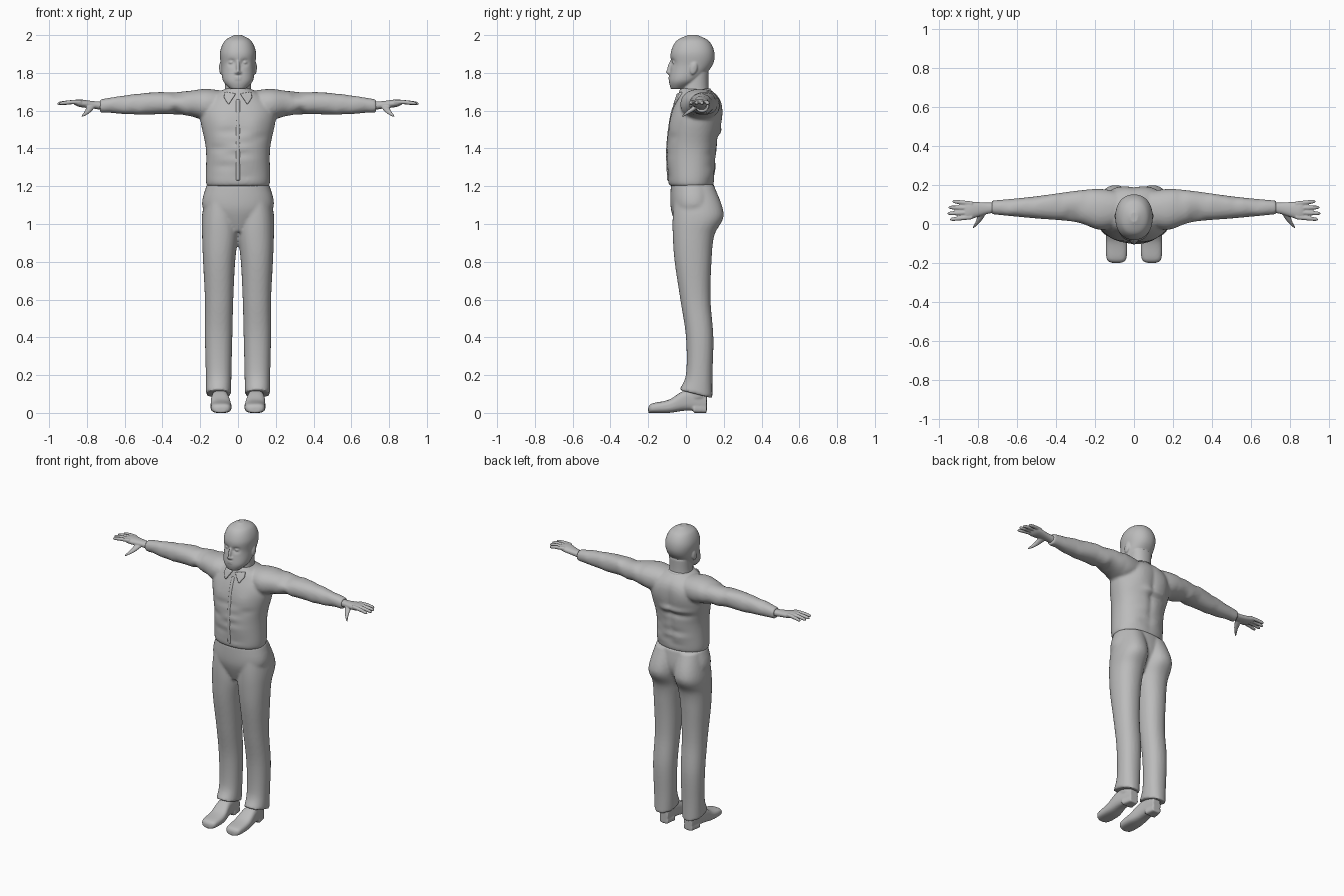
import bpy, bmesh, math, random
from mathutils import Vector, Matrix

cube = bpy.data.objects.get("Cube")
if cube:
    bpy.data.objects.remove(cube)

plain_grey = bpy.data.materials.new("plain_grey")
plain_grey.use_nodes = True
plain_grey.diffuse_color = (.5, .5, .5, 1)
shader = plain_grey.node_tree.nodes["Principled BSDF"]
shader.inputs["Base Color"].default_value = plain_grey.diffuse_color


def smooth_rows(rows, steps=6):
    """Catmull-Rom interpolation of section rows."""
    padded = [rows[0], *rows, rows[-1]]
    out = []
    for before, start, end, after in zip(padded, padded[1:], padded[2:], padded[3:]):
        for k in range(steps):
            t = k / steps
            out.append([b + (c - a) * t / 2 + (2 * a - 5 * b + 4 * c - d) * t * t / 2
                        + (3 * b - a - 3 * c + d) * t ** 3 / 2
                        for a, b, c, d in zip(before, start, end, after)])
    return out + [rows[-1]]


def loft(bm, axis, rows, sides=32, power=2.2):
    """Oval sections along an axis; row = position, then min and max on the other two axes."""
    across, over = [i for i in range(3) if i != axis]
    rings = []
    for along, low_a, high_a, low_b, high_b in smooth_rows(rows):
        ring = []
        for k in range(sides):
            angle = math.tau * k / sides
            cs, sn = [math.copysign(abs(w) ** (2 / power), w) for w in (math.cos(angle), math.sin(angle))]
            co = Vector()
            co[axis] = along
            co[across] = (low_a + high_a + (high_a - low_a) * cs) / 2
            co[over] = (low_b + high_b + (high_b - low_b) * sn) / 2
            ring.append(bm.verts.new(co))
        rings.append(ring)
    for lower, upper in zip(rings, rings[1:]):
        for k in range(sides):
            bm.faces.new((lower[k - 1], lower[k], upper[k], upper[k - 1]))
    bm.faces.new(rings[0])
    bm.faces.new(rings[-1])
    return [v for ring in rings for v in ring]


def centred(rows):
    """Expand rows of height, half width, front and back."""
    return [(z, -half, half, front, back) for z, half, front, back in rows]


def blob(bm, centre, size, turn=0):
    matrix = Matrix.Translation(centre) @ Matrix.Rotation(turn, 4, 'X') @ Matrix.Diagonal((*size, 1))
    bmesh.ops.create_uvsphere(bm, u_segments=20, v_segments=12, radius=1, matrix=matrix)


def push(verts, centre, radius, offset):
    """Soft sculpting push around a point."""
    for v in verts:
        distance = sum(((a - b) / r) ** 2 for a, b, r in zip(v.co, centre, radius))
        v.co += Vector(offset) * math.exp(-distance)


def points_of(geometry):
    return [item for item in geometry if isinstance(item, bmesh.types.BMVert)]


def mirror(bm):
    copy = bmesh.ops.duplicate(bm, geom=bm.verts[:] + bm.edges[:] + bm.faces[:])["geom"]
    bmesh.ops.scale(bm, vec=(-1, 1, 1), verts=points_of(copy))


def finish(name, bm, voxel):
    """Blend the overlapping shapes of one part into a single smooth surface."""
    bmesh.ops.recalc_face_normals(bm, faces=bm.faces[:])
    mesh = bpy.data.meshes.new(name)
    bm.to_mesh(mesh)
    bm.free()
    mesh.materials.append(plain_grey)
    part = bpy.data.objects.new(name, mesh)
    bpy.context.collection.objects.link(part)
    remesh = part.modifiers.new("blend", 'REMESH')
    remesh.mode = 'VOXEL'
    remesh.voxel_size = voxel
    remesh.use_smooth_shade = True
    soften = part.modifiers.new("soften", 'SMOOTH')
    soften.factor = .5
    soften.iterations = 3


def paired(name, build, voxel):
    for side, sign in (("left", 1), ("right", -1)):
        bm = bmesh.new()
        build(bm)
        bmesh.ops.scale(bm, vec=(sign, 1, 1), verts=bm.verts[:])
        finish(f"{side}_{name}", bm, voxel)


# Head: skull, neck and facial features
bm = bmesh.new()
skull = loft(bm, 2, centred([(1.715, .04, -.08, -.01), (1.76, .08, -.09, .07), (1.84, .09, -.08, .14),
                             (1.91, .095, -.08, .15), (1.97, .07, -.05, .12), (2, .02, .01, .06)]), sides=64)
for sign in (1, -1):
    eye = Vector((sign * .035, -.075, 1.855))
    push(skull, eye, (.02, .04, .015), (0, .015, 0))
    blob(bm, eye + Vector((0, .014, 0)), (.014, .012, .009))
    blob(bm, (sign * .01, -.085, 1.8), (.009, .012, .008))
    ear = Vector((sign * .09, .04, 1.825))
    blob(bm, ear, (.01, .02, .035), -.2)
    blob(bm, ear * 1.004, (.01, .012, .025), -.2)
blob(bm, (0, -.084, 1.83), (.01, .014, .04), -.25)
blob(bm, (0, -.092, 1.805), (.01, .015, .01))
for lip in (1.766, 1.777):
    blob(bm, (0, -.084, lip), (.024, .009, .005))
loft(bm, 2, centred([(1.64, .08, -.03, .13), (1.72, .07, -.02, .12), (1.8, .07, 0, .12)]))
finish("head", bm, .005)


def add_folds(verts, count, widths, depths, heights, radius, direction):
    """Scatter soft creases and ridges over the cloth."""
    for i in range(count):
        spot = (random.uniform(*widths), random.choice(depths), random.uniform(*heights))
        push(verts, spot, radius, Vector(direction) * random.choice((1, -1)))


# Shirt: sleeves blended into the torso, with shoulder blades and spine
random.seed(4)
bm = bmesh.new()
loft(bm, 0, [(.05, 0, .16, 1.56, 1.7), (.17, -.03, .18, 1.55, 1.715), (.3, .01, .17, 1.58, 1.7),
             (.52, .03, .14, 1.58, 1.69), (.73, .05, .12, 1.59, 1.66)])
add_folds(bm.verts, 26, (.2, .68), (.03, .14), (1.6, 1.7), (.016, .05, .05), (0, 0, .007))
mirror(bm)
torso_rows = [(1.2, .16, -.08, .14), (1.23, .17, -.095, .15), (1.4, .17, -.1, .165),
              (1.57, .2, -.08, .19), (1.66, .16, -.05, .18), (1.72, .06, -.03, .12)]
torso = loft(bm, 2, centred(torso_rows), sides=64)
for sign in (1, -1):
    push(torso, (sign * .09, -.08, 1.53), (.06, .06, .05), (0, -.008, 0))
    push(torso, (sign * .09, .18, 1.58), (.06, .05, .08), (0, .008, 0))
push(torso, (0, .18, 1.45), (.02, .05, .2), (0, -.01, 0))
add_folds(torso, 46, (-.16, .16), (-.1, .16), (1.25, 1.5), (.06, .06, .014), (0, .007, 0))
finish("shirt", bm, .009)

# Button placket following the front of the torso
bm = bmesh.new()
loft(bm, 2, centred([(z, .012, front - .005, front + .02) for z, half, front, back in torso_rows[1:-1]]))
finish("placket", bm, .004)

# Collar: standing band higher at the back, and two pointed flaps
bm = bmesh.new()
for v in loft(bm, 2, centred([(1.66, .1, -.05, .145), (1.71, .075, -.035, .13)])):
    v.co.z += (v.co.y - .04) / 10
finish("collar_band", bm, .006)


def collar_flap(bm):
    outline = [(.01, -.05, 1.69), (.05, -.07, 1.63), (.075, -.045, 1.67), (.07, -.03, 1.7)]
    face = bm.faces.new([bm.verts.new(corner) for corner in outline])
    back = bmesh.ops.extrude_face_region(bm, geom=[face])["geom"]
    bmesh.ops.translate(bm, vec=(0, .016, 0), verts=points_of(back))


paired("collar_flap", collar_flap, .004)

# Trousers: two legs joined to the hips, cuffs lower at the heel
bm = bmesh.new()
leg = loft(bm, 2, [(.1, .036, .17, -.035, .14), (.2, .035, .17, 0, .14), (.4, .03, .175, 0, .145),
                   (.6, .025, .175, -.03, .13), (.8, .015, .185, -.06, .135), (.94, 0, .19, -.07, .15),
                   (1.05, 0, .19, -.07, .2), (1.2, 0, .16, -.06, .15)])
for v in leg:
    cuff = max(0, min(1, 2 - v.co.z * 8))
    v.co.z -= cuff * (v.co.y - .05) / 4
mirror(bm)
loft(bm, 2, centred([(.96, .05, -.04, .1), (1.08, .185, -.08, .16), (1.21, .165, -.08, .15)]), sides=48)
finish("trousers", bm, .009)


# Shoes: upper, heel block and ankle
def shoe(bm):
    loft(bm, 1, [(-.2, .07, .11, 0, .03), (-.18, .04, .14, 0, .05), (-.09, .035, .145, 0, .07),
                 (0, .05, .14, .012, .12), (.11, .06, .12, .01, .1)], power=2.8)
    loft(bm, 1, [(.04, .05, .135, 0, .04), (.11, .06, .12, 0, .04)], power=4)
    loft(bm, 2, [(.08, .055, .135, -.01, .105), (.17, .06, .14, .015, .11)])


paired("shoe", shoe, .006)


def finger(bm, spread, tip):
    """Slim finger that fans out and bends slightly down."""
    rows = []
    for step, thickness in ((0, .011), (.5, .011), (.9, .009), (1, .003)):
        x = .83 + (tip - .83) * step
        y = .07 + spread * (.023 + .008 * step)
        z = 1.647 - .01 * step ** 2
        rows.append((x, y - thickness, y + thickness, z - thickness, z + thickness))
    loft(bm, 0, rows, sides=14)


# Hands: palm, four fingers and a lowered thumb
def hand(bm):
    loft(bm, 0, [(.7, .06, .11, 1.6, 1.65), (.76, .05, .11, 1.61, 1.65),
                 (.84, .025, .115, 1.62, 1.66), (.87, .03, .11, 1.635, 1.655)])
    for spread, tip in zip((-1.5, -.5, .5, 1.5), (.945, .957, .952, .932)):
        finger(bm, spread, tip)
    loft(bm, 1, [(-.02, .82, .83, 1.565, 1.575), (.02, .78, .81, 1.585, 1.61),
                 (.07, .75, .8, 1.615, 1.645)], sides=16)


paired("hand", hand, .004)
